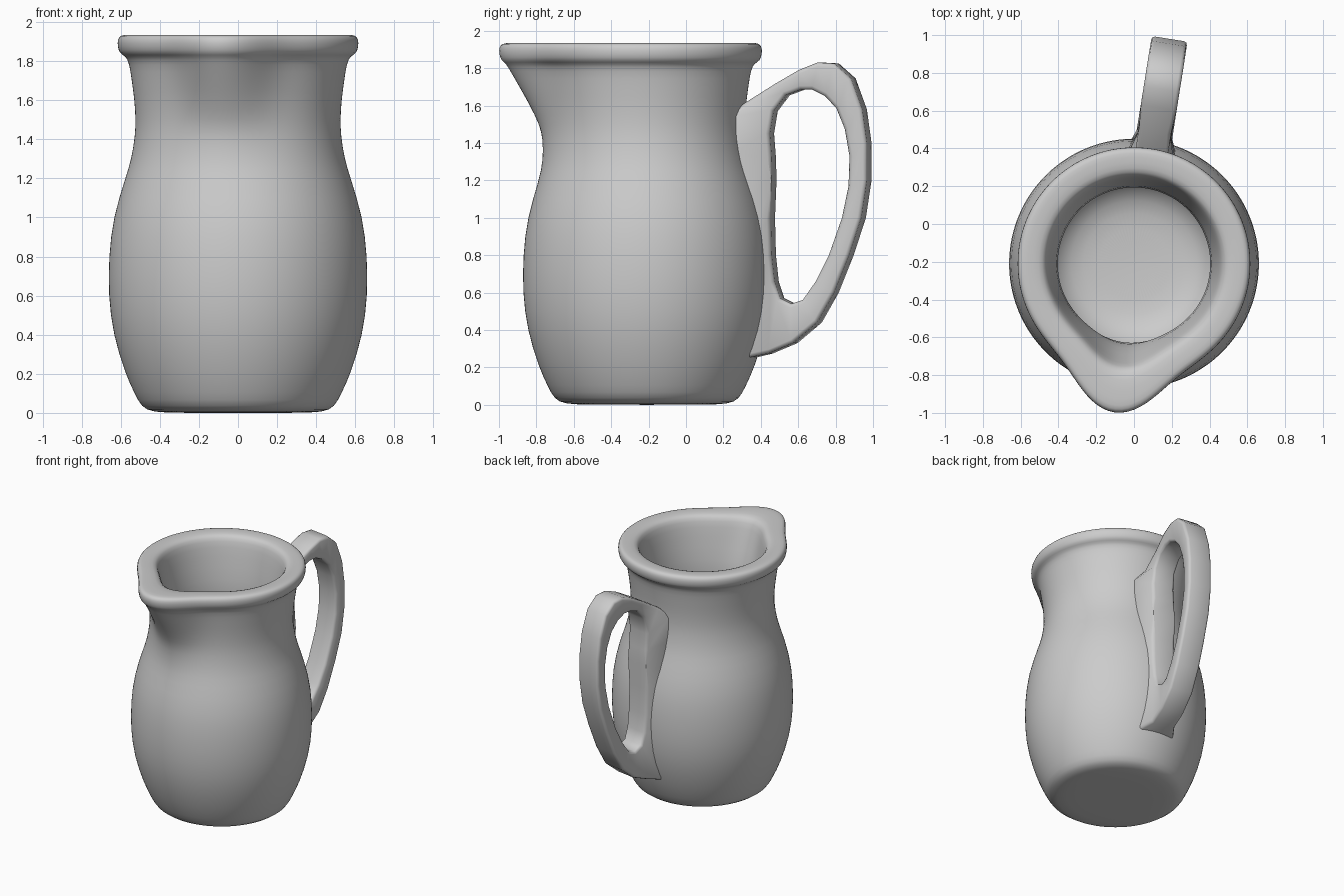
import bpy, bmesh, math

if "Cube" in bpy.data.objects:
    bpy.data.objects.remove(bpy.data.objects["Cube"])

CY = -0.21                      # jug axis position in y
SPOUT = math.radians(7.3)       # jug is turned slightly about its axis
TURN = math.radians(9.0)
SEGS = 72


def make_object(name, bm, angle):
    bmesh.ops.recalc_face_normals(bm, faces=bm.faces)
    me = bpy.data.meshes.new(name)
    bm.to_mesh(me)
    bm.free()
    ob = bpy.data.objects.new(name, me)
    bpy.context.collection.objects.link(ob)
    bpy.ops.object.select_all(action='DESELECT')
    ob.select_set(True)
    bpy.context.view_layer.objects.active = ob
    bpy.ops.object.shade_smooth_by_angle(angle=math.radians(angle))
    return ob


# Jug body: lathe profile (radius, height, spout bulge), outside then inside
profile = [
    (.30, 0, 0), (.44, .003, 0), (.495, .03, 0), (.53, .1, 0), (.577, .2, 0),
    (.64, .4, 0), (.664, .6, 0), (.662, .8, 0), (.64, 1.0, 0), (.577, 1.2, 0),
    (.545, 1.3, .012), (.527, 1.42, .03), (.524, 1.5, .055), (.53, 1.6, .10),
    (.544, 1.7, .145), (.557, 1.79, .185), (.575, 1.825, .188), (.606, 1.838, .18),
    (.617, 1.875, .182), (.617, 1.91, .182), (.603, 1.932, .182), (.57, 1.935, .17),
    (.50, 1.932, .11), (.47, 1.915, .09), (.452, 1.86, .085), (.425, 1.7, .06),
    (.395, 1.5, .02), (.42, 1.3, 0), (.50, 1.05, 0), (.53, .75, 0),
    (.51, .45, 0), (.44, .22, 0), (.34, .14, 0), (.2, .115, 0),
]
bm = bmesh.new()
rings = []
for r, z, bulge in profile:
    ring = []
    for i in range(SEGS):
        a = 2 * math.pi * i / SEGS - math.pi      # angle from the spout
        rad = r + bulge * math.exp(-(math.degrees(a) / 20.5) ** 2)
        ring.append(bm.verts.new((rad * math.sin(a - SPOUT),
                                  CY - rad * math.cos(a - SPOUT), z)))
    rings.append(ring)
for lo, hi in zip(rings, rings[1:]):
    for i in range(SEGS):
        j = (i + 1) % SEGS
        bm.faces.new((lo[i], lo[j], hi[j], hi[i]))
bm.faces.new(rings[0])
bm.faces.new(rings[-1])
body = make_object("jug_body", bm, 60)
sub = body.modifiers.new("Smooth", 'SUBSURF')
sub.levels = sub.render_levels = 1

# Handle: closed band of (outer y, z, inner y, z); the last ones merge into the body
band = [
    (.28, 1.55, .475, 1.45), (.34, 1.615, .495, 1.57), (.50, 1.715, .56, 1.655),
    (.63, 1.79, .64, 1.685), (.73, 1.83, .70, 1.685), (.82, 1.825, .77, 1.65),
    (.91, 1.745, .83, 1.585), (.97, 1.58, .875, 1.475), (.995, 1.40, .90, 1.33),
    (.995, 1.20, .895, 1.17), (.965, 1.0, .86, 1.0), (.90, .80, .79, .80),
    (.82, .60, .72, .66), (.73, .44, .65, .56), (.60, .33, .59, .54),
    (.47, .275, .53, .57), (.36, .25, .50, .66), (.36, .50, .485, .80),
    (.36, .80, .48, 1.0), (.33, 1.1, .485, 1.2), (.28, 1.35, .485, 1.32),
]


def place(x, y, z):
    r = (y - CY - .015) / math.cos(TURN)
    return (x * math.cos(TURN) + r * math.sin(TURN),
            CY + r * math.cos(TURN) - x * math.sin(TURN), z)


bm = bmesh.new()
sections = []
for k, (oy, oz, iy, iz) in enumerate(band):
    root = k >= 16 or k == 0
    wo = .15 if root else (.085 if k < 3 else .097)
    wi = .09
    corners = [(-wo, oy, oz), (wo, oy, oz), (wi, iy, iz), (-wi, iy, iz)]
    sections.append([bm.verts.new(place(*c)) for c in corners])
for k in range(len(sections)):
    a, b = sections[k], sections[(k + 1) % len(sections)]
    for i in range(4):
        j = (i + 1) % 4
        bm.faces.new((a[i], a[j], b[j], b[i]))
# Round the long edges of the band
long_edges = [bm.edges.get((sections[k][i], sections[(k + 1) % len(sections)][i]))
              for k in range(len(sections)) for i in range(4)]
bmesh.ops.bevel(bm, geom=long_edges, offset=.02, segments=2, profile=.5,
                affect='EDGES')
handle = make_object("handle", bm, 50)
